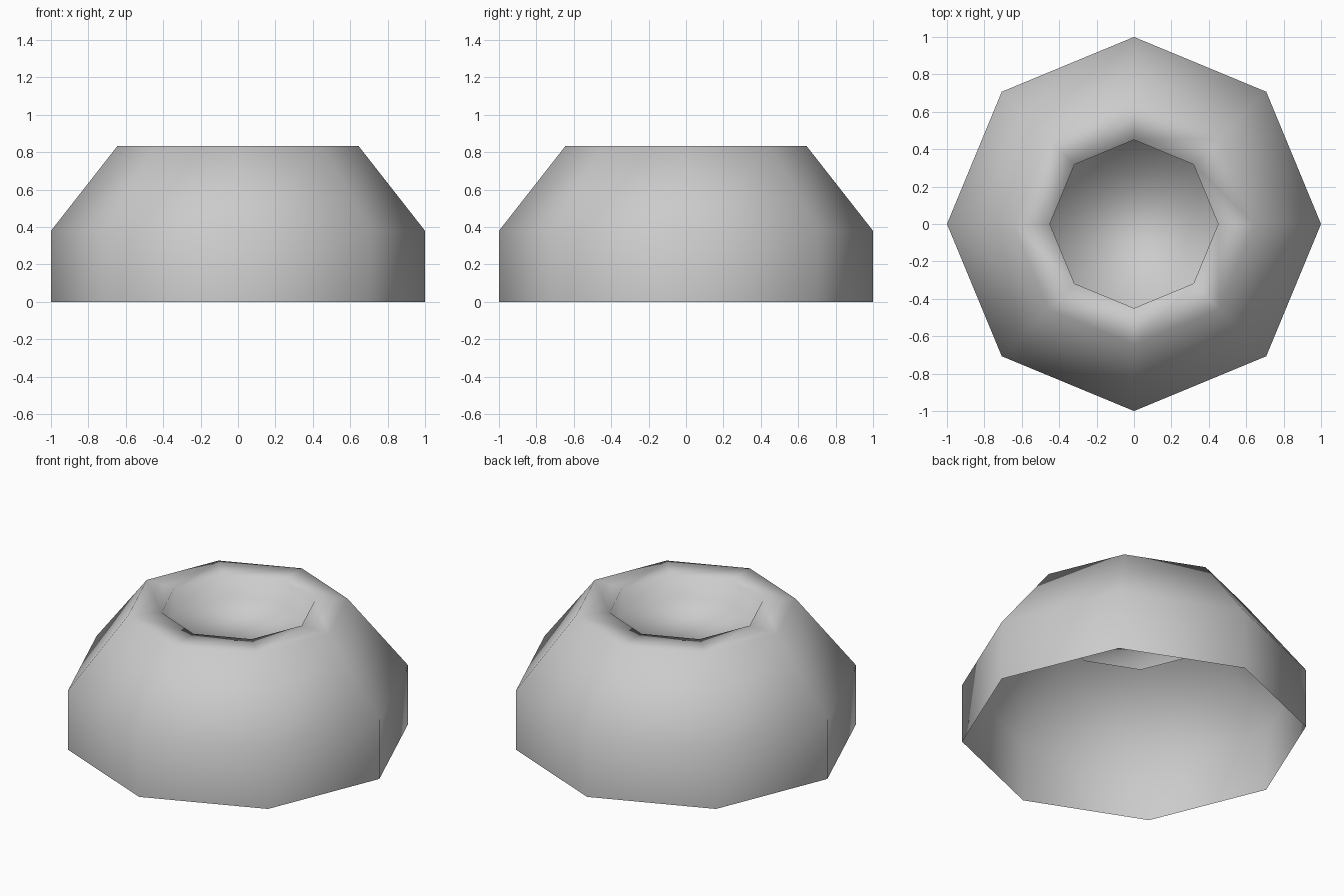
import bpy
import bmesh
from math import cos, sin, tau

SIDES = 8

default_cube = bpy.data.objects.get("Cube")
if default_cube:
    bpy.data.objects.remove(default_cube, do_unlink=True)

# Single plain grey
grey = bpy.data.materials.new("light_grey")
grey.use_nodes = True
colour = (0.6, 0.6, 0.6, 1)
grey.diffuse_color = colour
grey.node_tree.nodes["Principled BSDF"].inputs["Base Color"].default_value = colour

# Profile as (radius, height): skirt, shoulder, flat rim, shallow recess
profile = [(1, 0), (1, 0.38), (0.645, 0.833), (0.45, 0.833), (0.45, 0.69)]

bm = bmesh.new()
rings = [
    [bm.verts.new((r * cos(tau * i / SIDES), r * sin(tau * i / SIDES), z))
     for i in range(SIDES)]
    for r, z in profile
]

# Walls between neighbouring rings; the underside stays open
for lower, upper in zip(rings, rings[1:]):
    for i in range(SIDES):
        j = (i + 1) % SIDES
        bm.faces.new((lower[i], lower[j], upper[j], upper[i]))

# Floor of the recess
bm.faces.new(rings[-1])

# The whole shell is softly shaded
for face in bm.faces:
    face.smooth = True

mesh = bpy.data.meshes.new("recessed_dome")
bm.to_mesh(mesh)
bm.free()
mesh.materials.append(grey)
dome = bpy.data.objects.new("recessed_dome", mesh)
bpy.context.collection.objects.link(dome)
